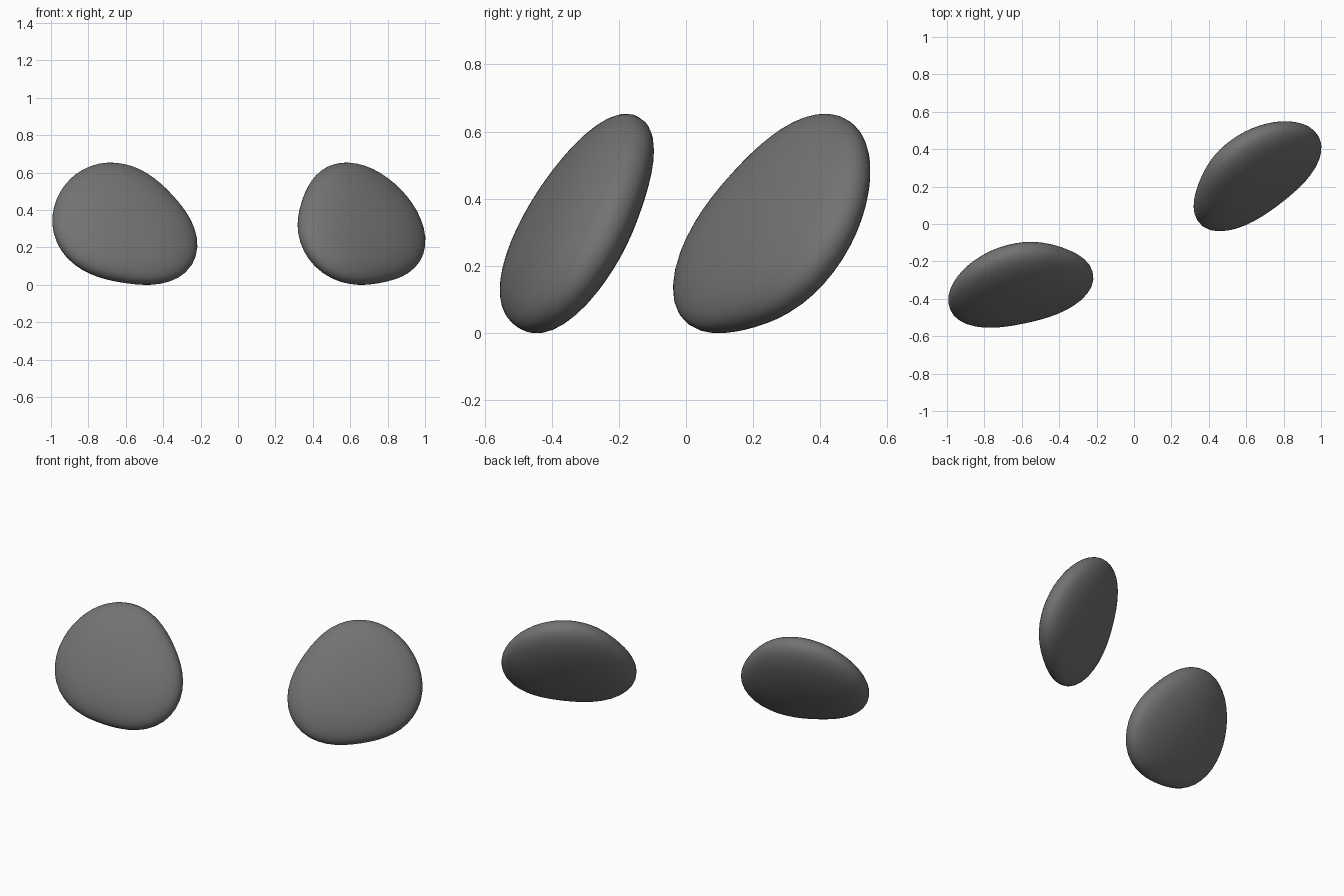
import bpy
import bmesh
from math import cos, sin, pi, atan2, hypot, radians
from mathutils import Matrix, Vector

cube = bpy.data.objects.get("Cube")
if cube:
    bpy.data.objects.remove(cube, do_unlink=True)

# Single dark grey material
GREY = (0.17, 0.17, 0.17, 1.0)
mat = bpy.data.materials.new("dark_grey")
mat.use_nodes = True
mat.diffuse_color = GREY
bsdf = next(n for n in mat.node_tree.nodes if n.type == 'BSDF_PRINCIPLED')
bsdf.inputs["Base Color"].default_value = GREY
bsdf.inputs["Roughness"].default_value = 0.6

# Outline radius every 45 degrees, from the outer side, anticlockwise
RADII = [0.40, 0.375, 0.36, 0.327, 0.37, 0.425, 0.37, 0.393]
HALF_THICKNESS = 0.12
BOXINESS = 2.2


def outline(angle):
    """Smooth periodic curve through the outline radii."""
    total = 0.0
    for i, r in enumerate(RADII):
        a = angle - i * pi / 4
        kernel = 1 + 2 * sum(cos(k * a) for k in (1, 2, 3)) + cos(4 * a)
        total += r * kernel / 8
    return total


def pebble(name, side, yaw, centre):
    """Flattened rounded lens, leaning back and turned about z."""
    bm = bmesh.new()
    bmesh.ops.create_uvsphere(bm, u_segments=48, v_segments=32, radius=1)
    for v in bm.verts:
        x, y, z = v.co
        angle = atan2(y, x)
        rim = hypot(x, y) ** (2 / BOXINESS) * outline(angle)
        depth = abs(z) ** (2 / BOXINESS) * HALF_THICKNESS
        v.co = (side * rim * cos(angle), rim * sin(angle),
                depth if z > 0 else -depth)
    turn = Matrix.Rotation(radians(yaw), 4, 'Z') @ Matrix.Rotation(radians(60), 4, 'X')
    bmesh.ops.transform(bm, matrix=turn, verts=bm.verts)
    bmesh.ops.recalc_face_normals(bm, faces=bm.faces)

    # Centre the bounding box on the object's origin
    low = Vector([min(v.co[i] for v in bm.verts) for i in range(3)])
    high = Vector([max(v.co[i] for v in bm.verts) for i in range(3)])
    bmesh.ops.translate(bm, vec=-(low + high) / 2, verts=bm.verts)
    for f in bm.faces:
        f.smooth = True

    mesh = bpy.data.meshes.new(name)
    bm.to_mesh(mesh)
    bm.free()
    mesh.materials.append(mat)
    obj = bpy.data.objects.new(name, mesh)
    obj.location = (centre[0], centre[1], (high.z - low.z) / 2)
    bpy.context.collection.objects.link(obj)


# Mirrored pair, splayed either side of a shared facing direction
pebble("right_lens", -1, 16.5, (-0.605, -0.325))
pebble("left_lens", 1, 33, (0.66, 0.255))
